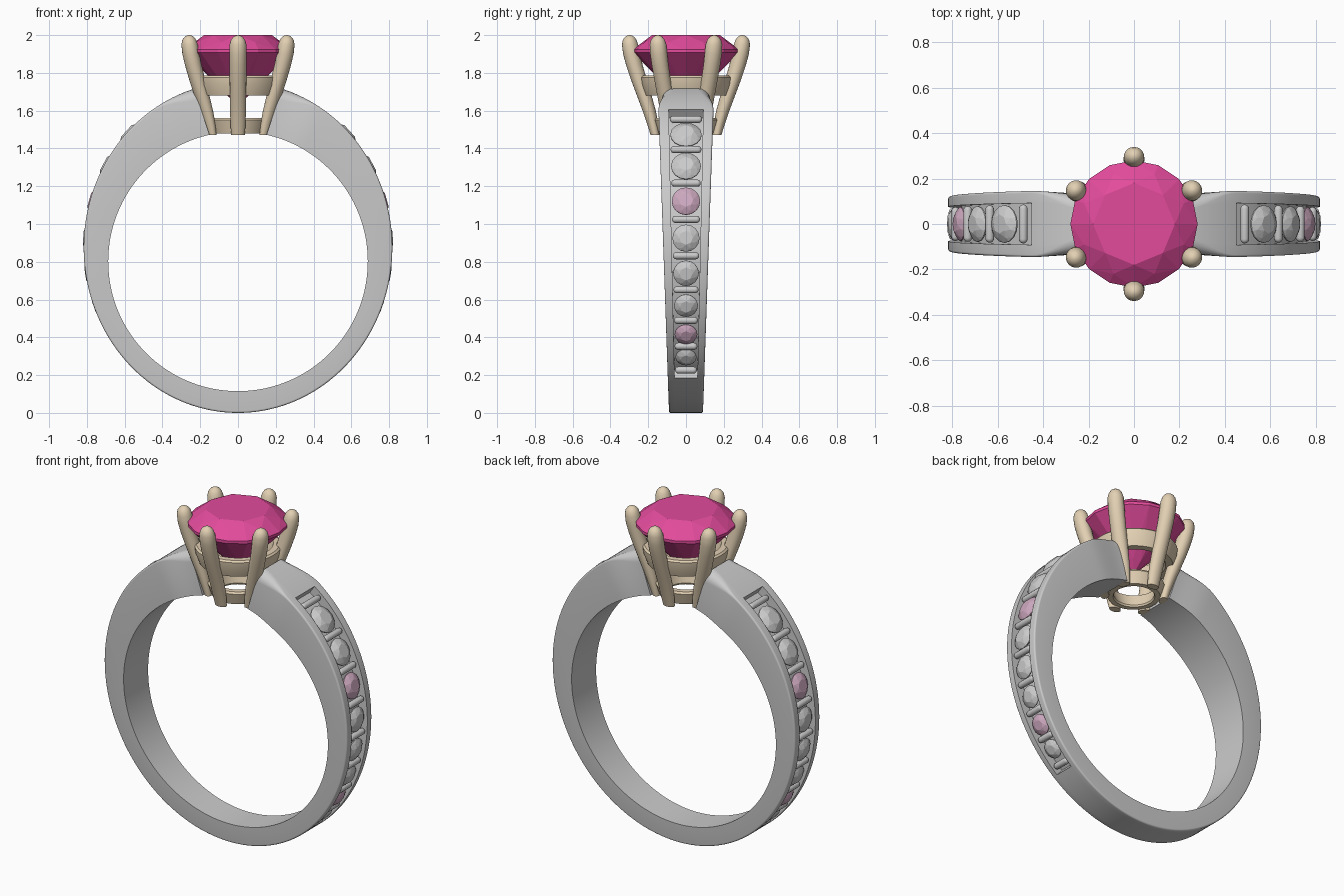
import bpy, bmesh
from math import sin, cos, pi, radians
from mathutils import Vector

if "Cube" in bpy.data.objects:
    bpy.data.objects.remove(bpy.data.objects["Cube"])


def material(name, r, g, b):
    m = bpy.data.materials.new(name)
    m.diffuse_color = (r, g, b, 1)
    m.use_nodes = True
    m.node_tree.nodes["Principled BSDF"].inputs["Base Color"].default_value = m.diffuse_color
    return m


GOLD = material("pale_gold", 0.76, 0.63, 0.45)
RUBY = material("deep_pink", 0.76, 0.07, 0.33)
PINK = material("soft_pink", 0.62, 0.40, 0.53)


def finish(bm, name, mat=None, smooth=True, mirror=False):
    bmesh.ops.remove_doubles(bm, verts=bm.verts, dist=1e-5)
    bmesh.ops.recalc_face_normals(bm, faces=bm.faces)
    me = bpy.data.meshes.new(name)
    bm.to_mesh(me)
    bm.free()
    ob = bpy.data.objects.new(name, me)
    bpy.context.collection.objects.link(ob)
    if mat:
        me.materials.append(mat)
    if smooth:
        bpy.context.view_layer.objects.active = ob
        ob.select_set(True)
        bpy.ops.object.shade_smooth_by_angle(angle=radians(35))
        ob.select_set(False)
    if mirror:
        mod = ob.modifiers.new("mirror", 'MIRROR')
        mod.use_clip = True
        mod.merge_threshold = 1e-4
    return ob


def loft(bm, rings, cap_start=False, cap_end=False, loop=False):
    vs = [[bm.verts.new(p) for p in ring] for ring in rings]
    pairs = list(zip(vs, vs[1:])) + ([(vs[-1], vs[0])] if loop else [])
    for a, b in pairs:
        for i in range(len(a)):
            j = (i + 1) % len(a)
            bm.faces.new((a[i], a[j], b[j], b[i]))
    if cap_start:
        bm.faces.new(vs[0])
    if cap_end:
        bm.faces.new(vs[-1])


def lathe(name, profile, mat):
    bm = bmesh.new()
    n = 60
    loft(bm, [[(r * cos(2 * pi * k / n), r * sin(2 * pi * k / n), z) for r, z in profile]
              for k in range(n)], loop=True)
    return finish(bm, name, mat)


def brilliant(bm, r, levels, place):
    # levels: (count, half-step turn, radius, height), wrapped by a convex hull
    verts = []
    for n, turn, rad, h in levels:
        for k in range(n):
            a = 2 * pi * (k + turn) / n
            verts.append(bm.verts.new(place(r * rad * cos(a), r * rad * sin(a), r * h)))
    bmesh.ops.convex_hull(bm, input=verts)


# Band geometry: outer ellipse, inner finger circle, width growing with height
def outer(t):
    a = radians(t)
    p = Vector((0.817 * cos(a), 0, 0.876 + 0.876 * sin(a)))
    n = Vector((cos(a) / 0.817, 0, sin(a) / 0.876)).normalized()
    return p, n


def shoulder(t):
    s = min(max((t - 57) / 16.6, 0), 1)
    return s * s * (3 - 2 * s)


def width(t, z):
    return (0.09 + 0.0345 * min(z, 1.6)) * (1 - 0.12 * shoulder(t))


def groove(t):
    return 0.63 * width(t, outer(t)[0].z)


T_END, G_TOP, G_BOT = 73.6, 56.5, -52


def section(t, depth):
    p, n = outer(t)
    a = radians(-90 + (t + 90) * 167.3 / 163.6)
    q = Vector((0.687 * cos(a), 0, 0.802 + 0.687 * sin(a)))
    w, wi = width(t, p.z), width(t, q.z)
    c = 0.01 + 0.05 * shoulder(t)
    g = min(groove(t), w - c - 0.002)
    half = [(p - n * depth, g), (p, g)]
    for k in range(6):
        f = pi / 2 * k / 5
        half.append((p - n * c * (1 - cos(f)), w - c + c * sin(f)))
    half.append((q, wi))
    return ([Vector((v.x, y, v.z)) for v, y in half] +
            [Vector((v.x, -y, v.z)) for v, y in reversed(half)])


def span(a, b, n):
    return [a + (b - a) * k / n for k in range(n + 1)]


bm = bmesh.new()
stations = ([(t, 0) for t in span(T_END, G_TOP, 10)] +
            [(t, 0.055) for t in span(G_TOP, G_BOT, 54)] +
            [(t, 0) for t in span(G_BOT, -90, 19)])
loft(bm, [section(t, d) for t, d in stations], cap_start=True)
finish(bm, "band", mirror=True)

# Channel stones down each side, third and seventh are pink
SMALL = [(8, 0, 0.5, 0.36), (8, 0.5, 0.8, 0.2), (16, 0, 1, 0.04),
         (16, 0, 1, -0.04), (1, 0, 0, -0.75)]
angles = [44.2, 30.2, 16.6, 3.3, -9.2, -21.1, -32.5, -42.8]
radii = [0.083, 0.079, 0.075, 0.072, 0.068, 0.063, 0.060, 0.056]
for i, (t, r) in enumerate(zip(angles, radii)):
    p, n = outer(t)
    tangent = Vector((-n.z, 0, n.x))
    base = p - n * 0.022
    bm = bmesh.new()
    brilliant(bm, r, SMALL, lambda u, v, h: base + tangent * u + Vector((0, v, 0)) + n * h)
    finish(bm, f"channel_stone_{i + 1}", PINK if i in (2, 6) else None,
           smooth=False, mirror=True)

# Rounded bars between the stones
bars = [52.3] + [(a + b) / 2 for a, b in zip(angles, angles[1:])] + [-49.3]
bm = bmesh.new()
for t in bars:
    p, n = outer(t)
    tangent = Vector((-n.z, 0, n.x))
    base, r, L = p - n * 0.02, 0.019, groove(t) * 0.94
    rings = []
    for side in (-1, 1):
        for k in range(5):
            f = radians(80) * (4 - k if side < 0 else k) / 4
            y = side * (L - r + r * sin(f))
            rings.append([base + Vector((0, y, 0)) + r * cos(f) *
                          (tangent * cos(2 * pi * m / 12) + n * sin(2 * pi * m / 12))
                          for m in range(12)])
    loft(bm, rings, True, True)
finish(bm, "channel_bars", mirror=True)

# Setting: six prongs (height, distance from axis, radial half, tangential half)
PRONG = [(1.47, 0.163, 0.024, 0.036), (1.53, 0.176, 0.030, 0.040), (1.60, 0.195, 0.035, 0.042),
         (1.68, 0.221, 0.039, 0.043), (1.76, 0.248, 0.042, 0.044), (1.84, 0.273, 0.044, 0.045),
         (1.90, 0.288, 0.045, 0.046), (1.95, 0.296, 0.043, 0.045), (1.975, 0.298, 0.036, 0.037),
         (1.99, 0.298, 0.025, 0.026), (1.998, 0.298, 0.012, 0.012), (2.0, 0.298, 0.003, 0.003)]
for i in range(6):
    a = radians(30 + 60 * i)
    e, s = Vector((cos(a), sin(a), 0)), Vector((-sin(a), cos(a), 0))
    bm = bmesh.new()
    loft(bm, [[e * (d + hr * cos(2 * pi * k / 20)) + s * ht * sin(2 * pi * k / 20) +
               Vector((0, 0, z)) for k in range(20)] for z, d, hr, ht in PRONG], True, True)
    finish(bm, f"prong_{i + 1}", GOLD)

# Setting rails
lathe("upper_rail", [(0.215, 1.68), (0.235, 1.735), (0.24, 1.775), (0.23, 1.785),
                     (0.195, 1.785), (0.165, 1.69), (0.175, 1.68)], GOLD)
lathe("lower_rail", [(0.145, 1.48), (0.168, 1.55), (0.16, 1.562), (0.13, 1.562),
                     (0.11, 1.49), (0.115, 1.48)], GOLD)

# Main stone
bm = bmesh.new()
brilliant(bm, 1, [(8, 0, 0.18, 2.0), (8, 0.5, 0.237, 1.962), (16, 0, 0.28, 1.925),
                  (16, 0, 0.28, 1.908), (8, 0, 0.06, 1.683), (1, 0, 0, 1.63)],
          lambda x, y, z: Vector((x, y, z)))
finish(bm, "main_stone", RUBY, smooth=False)
